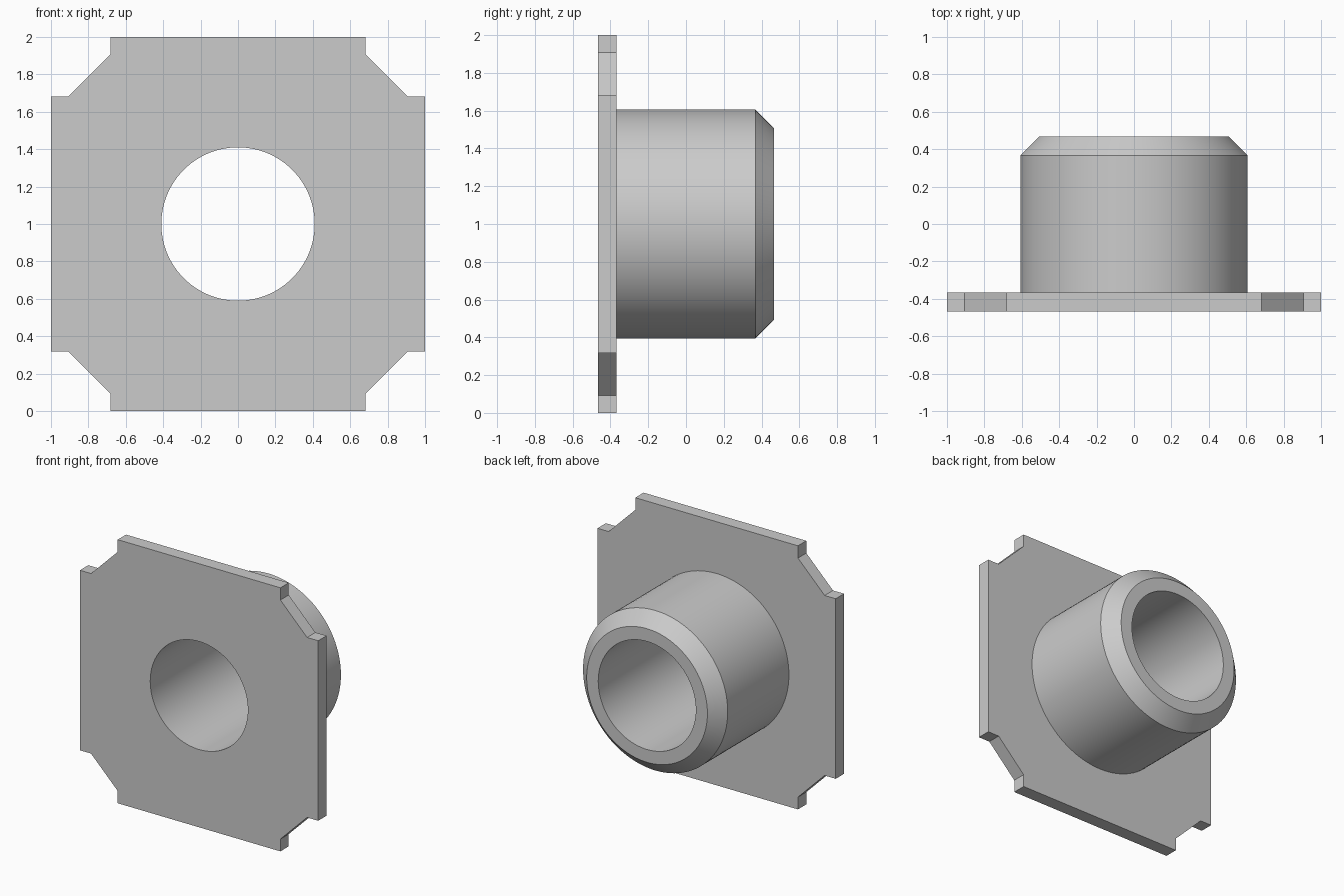
import bpy, bmesh, math

cube = bpy.data.objects.get("Cube")
if cube:
    bpy.data.objects.remove(cube, do_unlink=True)

CENTRE_Z = 1.0
FRONT, SHOULDER, CHAMFER, BACK = -0.467, -0.367, 0.367, 0.467
BORE, RIM, OUTER = 0.41, 0.507, 0.607
SEGMENTS = 96

bm = bmesh.new()


def add_loop(points, y):
    """Closed loop of edges in a plane of constant y."""
    verts = [bm.verts.new((x, y, z + CENTRE_Z)) for x, z in points]
    return [bm.edges.new((a, b)) for a, b in zip(verts, verts[1:] + verts[:1])]


def ring(radius, y):
    angles = [math.tau * i / SEGMENTS for i in range(SEGMENTS)]
    return add_loop([(radius * math.cos(a), radius * math.sin(a)) for a in angles], y)


def bridge(a, b):
    bmesh.ops.bridge_loops(bm, edges=a + b)


def fill(outer, inner):
    bmesh.ops.triangle_fill(bm, use_beauty=True, edges=outer + inner)


# Square plate outline with stepped, notched corners: one corner turned four times
corner = [(1.0, 0.683), (0.907, 0.683), (0.683, 0.907), (0.683, 1.0)]
outline = []
for turn in range(4):
    outline += corner
    corner = [(-z, x) for x, z in corner]

# Flange plate
plate_front = add_loop(outline, FRONT)
plate_back = add_loop(outline, SHOULDER)
bridge(plate_front, plate_back)

# Hollow sleeve, from the bore round the chamfered rim to the plate
profile = [(BORE, FRONT), (BORE, BACK), (RIM, BACK), (OUTER, CHAMFER), (OUTER, SHOULDER)]
rings = [ring(r, y) for r, y in profile]
for a, b in zip(rings, rings[1:]):
    bridge(a, b)

# Flat plate faces around the bore and the sleeve
fill(plate_front, rings[0])
fill(plate_back, rings[-1])
bmesh.ops.recalc_face_normals(bm, faces=bm.faces[:])

mesh = bpy.data.meshes.new("flanged_sleeve")
bm.to_mesh(mesh)
bm.free()
part = bpy.data.objects.new("flanged_sleeve", mesh)
bpy.context.collection.objects.link(part)

# Plain grey
grey = bpy.data.materials.new("light_grey")
grey.use_nodes = True
colour = (0.6, 0.6, 0.6, 1.0)
grey.diffuse_color = colour
grey.node_tree.nodes["Principled BSDF"].inputs["Base Color"].default_value = colour
mesh.materials.append(grey)

bpy.context.view_layer.objects.active = part
part.select_set(True)
bpy.ops.object.shade_smooth_by_angle(angle=math.radians(30))
